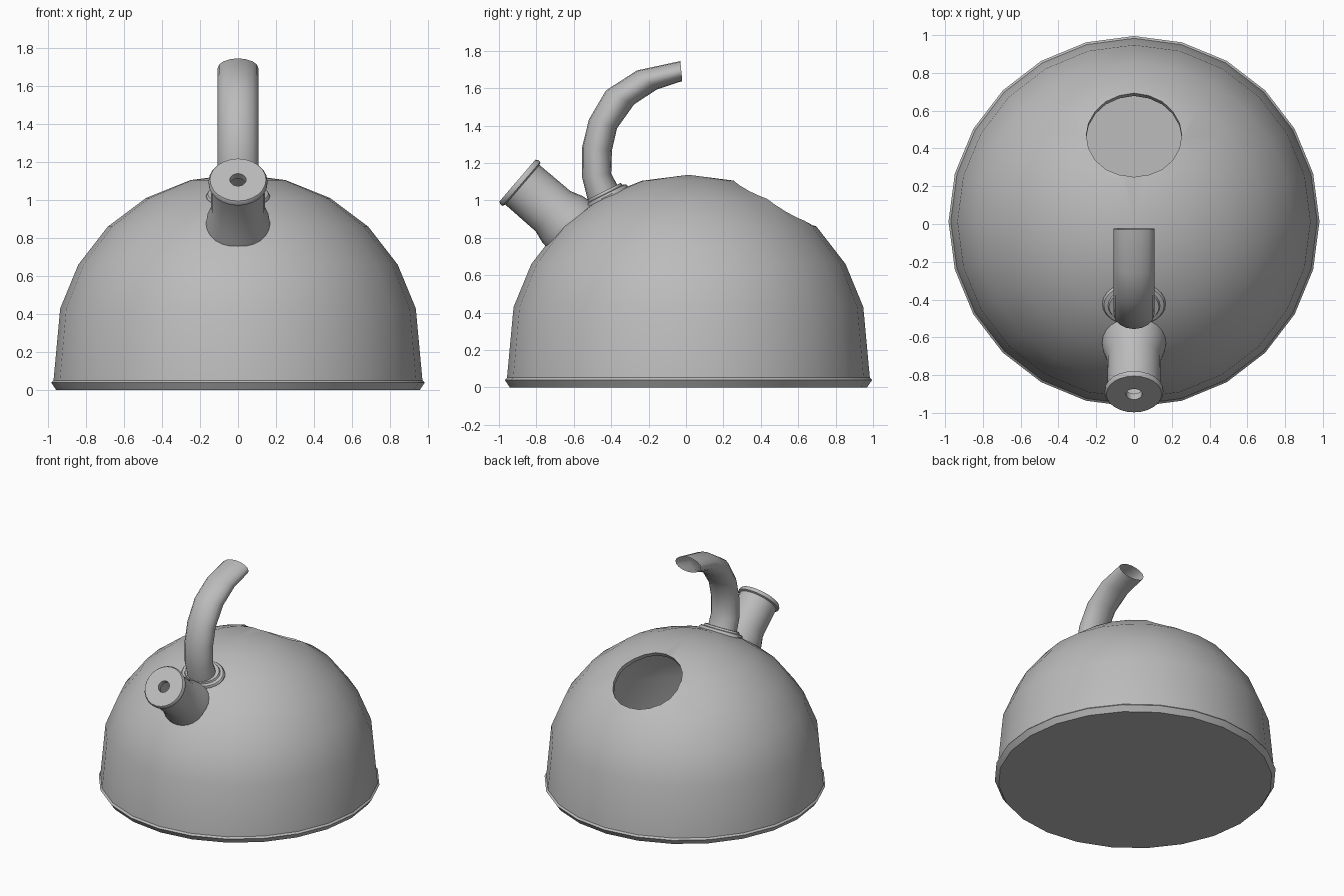
import bpy, bmesh, math
from mathutils import Vector

cube = bpy.data.objects.get("Cube")
if cube:
    bpy.data.objects.remove(cube, do_unlink=True)

grey = bpy.data.materials.new("brushed grey")
grey.use_nodes = True
GREY = (0.5, 0.5, 0.5, 1)
grey.diffuse_color = GREY
grey.node_tree.nodes["Principled BSDF"].inputs["Base Color"].default_value = GREY


def finish(name, bm):
    bmesh.ops.recalc_face_normals(bm, faces=bm.faces)
    mesh = bpy.data.meshes.new(name)
    bm.to_mesh(mesh)
    bm.free()
    mesh.materials.append(grey)
    obj = bpy.data.objects.new(name, mesh)
    bpy.context.collection.objects.link(obj)
    return obj


def skin(bm, rings, cyclic=False):
    """Bridge successive rings of vertices with quads."""
    pairs = list(zip(rings, rings[1:]))
    if cyclic:
        pairs.append((rings[-1], rings[0]))
    for a, b in pairs:
        n = len(a)
        for i in range(n):
            j = (i + 1) % n
            bm.faces.new((a[i], a[j], b[j], b[i]))


def lathe(name, profile, sides, centre, axis=(0, 0, 1), squash=1, cyclic=False):
    """Turn (radius, height) points around an axis in the YZ plane."""
    bm = bmesh.new()
    axis = Vector(axis).normalized()
    across = Vector((1, 0, 0))
    up = axis.cross(across)
    rings = []
    for r, h in profile:
        ring = []
        for i in range(sides):
            a = math.tau * i / sides
            p = across * math.cos(a) * r + up * math.sin(a) * r * squash
            ring.append(bm.verts.new(Vector(centre) + axis * h + p))
        rings.append(ring)
    skin(bm, rings, cyclic)
    bmesh.ops.remove_doubles(bm, verts=bm.verts, dist=0.0005)
    return finish(name, bm)


def smooth(obj, angle=35):
    bpy.ops.object.select_all(action='DESELECT')
    obj.select_set(True)
    bpy.context.view_layer.objects.active = obj
    bpy.ops.object.shade_smooth_by_angle(angle=math.radians(angle))


# Hollow domed body with a rolled bottom rim
body = lathe("body", [(0, 0), (0.955, 0), (0.982, 0.04), (0.97, 0.052),
                      (0.935, 0.43), (0.84, 0.66), (0.685, 0.86),
                      (0.485, 1.01), (0.25, 1.105), (0, 1.137)],
             24, (0, 0.013, 0))
wall = body.modifiers.new("wall", 'SOLIDIFY')
wall.thickness = 0.03
wall.offset = -1

# Tilted filling hole through the back of the dome
cutter = lathe("hole_cutter", [(0, -0.2), (0.253, -0.2), (0.253, 0.2), (0, 0.2)],
               20, (0, 0.468, 0.98), (0, 0.49, 0.87))
cutter.hide_render = True
cut = body.modifiers.new("filling hole", 'BOOLEAN')
cut.operation = 'DIFFERENCE'
cut.solver = 'EXACT'
cut.object = cutter
bpy.context.view_layer.objects.active = body
for mod in ("wall", "filling hole"):
    bpy.ops.object.modifier_apply(modifier=mod)
bpy.data.objects.remove(cutter, do_unlink=True)
smooth(body)

# Spout with a lipped, pierced cap
spout = lathe("spout", [(0.175, -0.06), (0.165, 0.03), (0.142, 0.1), (0.14, 0.315),
                        (0.155, 0.322), (0.155, 0.338), (0.147, 0.35),
                        (0.043, 0.35), (0.043, 0.31), (0.12, 0.31), (0.14, -0.06)],
              24, (0, -0.636, 0.878), (0, -0.757, 0.652), cyclic=True)
smooth(spout)

# Stepped oval collar under the handle
collar = lathe("handle_collar", [(0.165, -0.05), (0.168, 0.0), (0.16, 0.012),
                                 (0.138, 0.016), (0.132, 0.03), (0.09, 0.03)],
               24, (0, -0.425, 1.022), (0, -0.45, 0.89), squash=0.75)
smooth(collar)

# Curved open-ended oval handle: outer and inner edge points up the curve
edges = [((-0.52, 0.98), (-0.35, 1.05)), ((-0.555, 1.12), (-0.40, 1.144)),
         ((-0.556, 1.283), (-0.396, 1.267)), ((-0.519, 1.433), (-0.369, 1.385)),
         ((-0.428, 1.588), (-0.278, 1.513)), ((-0.262, 1.695), (-0.155, 1.594)),
         ((-0.03, 1.745), (-0.02, 1.638))]
bm = bmesh.new()
rings = []
for outer, inner in edges:
    o, n = Vector((0, *outer)), Vector((0, *inner))
    mid, half = (o + n) / 2, (o - n) / 2
    rings.append([bm.verts.new(mid + half * math.sin(math.tau * i / 16)
                               + Vector((0.108 * math.cos(math.tau * i / 16), 0, 0)))
                  for i in range(16)])
skin(bm, rings)
handle = finish("handle", bm)
smooth(handle, 50)
